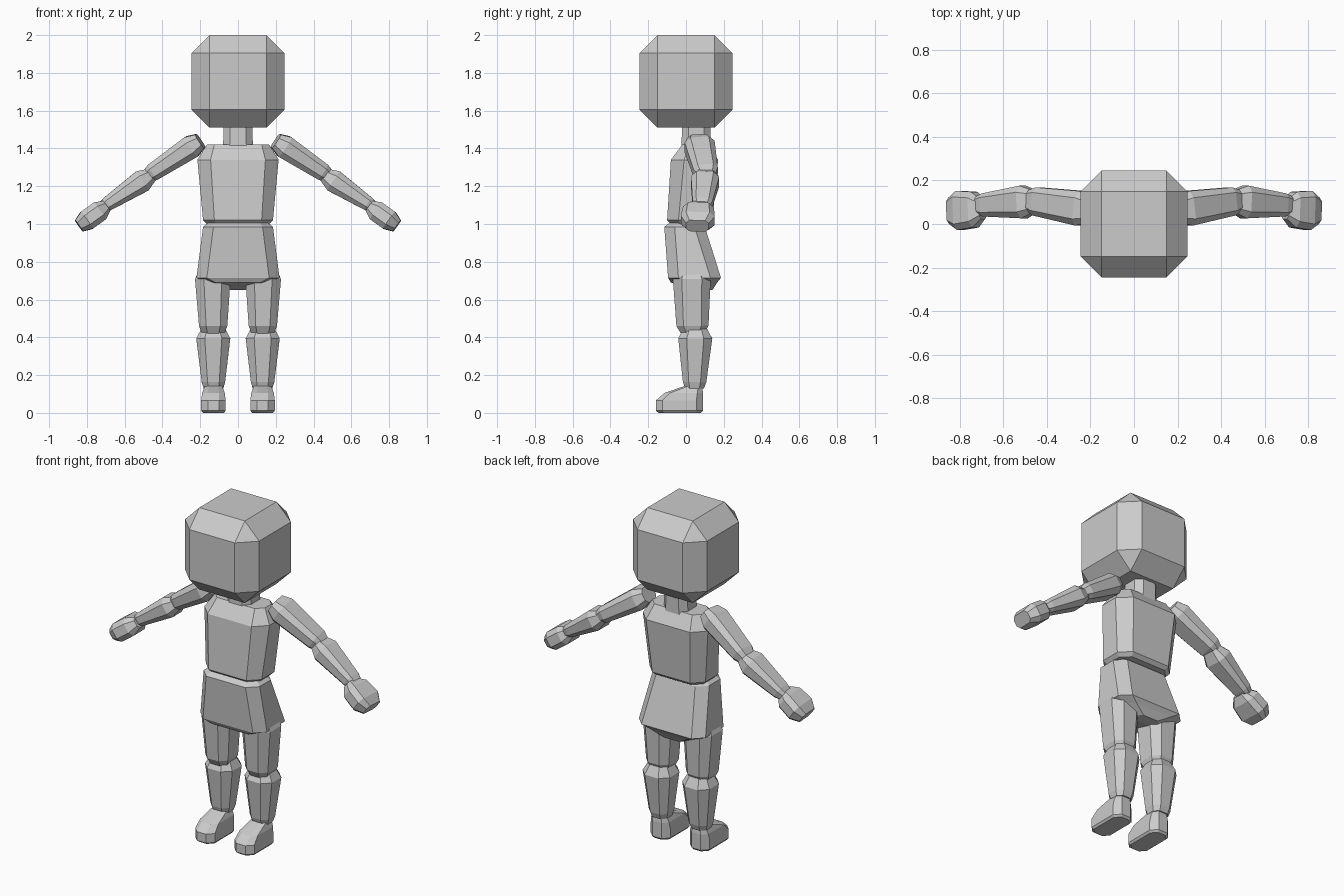
import bpy, bmesh
from mathutils import Vector

if "Cube" in bpy.data.objects:
    bpy.data.objects.remove(bpy.data.objects["Cube"])


def loft(name, rings, mirror=False):
    """Skin eight-sided rings given as (centre, u axis, v axis, half u, half v, chamfer)."""
    bm = bmesh.new()
    loops = []
    for c, u, v, a, b, k in rings:
        pts = [(a, k - b), (a, b - k), (a - k, b), (k - a, b),
               (-a, b - k), (-a, k - b), (k - a, -b), (a - k, -b)]
        loops.append([bm.verts.new(c + u * p + v * q) for p, q in pts])
    for lo, hi in zip(loops, loops[1:]):
        for i in range(8):
            j = (i + 1) % 8
            bm.faces.new((lo[i], lo[j], hi[j], hi[i]))
    bm.faces.new(loops[0])
    bm.faces.new(loops[-1])
    bmesh.ops.recalc_face_normals(bm, faces=bm.faces)
    me = bpy.data.meshes.new(name)
    bm.to_mesh(me)
    bm.free()
    ob = bpy.data.objects.new(name, me)
    bpy.context.collection.objects.link(ob)
    if mirror:
        ob.modifiers.new("mirror", 'MIRROR').use_axis[0] = True
    return ob


def stack(name, levels, cx=0.0, mirror=False):
    """Upright form from levels (z, half width, front y, back y, chamfer)."""
    X, Y = Vector((1, 0, 0)), Vector((0, 1, 0))
    return loft(name, [(Vector((cx, (y0 + y1) / 2, z)), X, Y, hx, (y1 - y0) / 2, k)
                       for z, hx, y0, y1, k in levels], mirror)


def limb(name, start, end, rings, k=0.5):
    """Mirrored limb segment; rings are (position 0-1, half thickness, half depth)."""
    p, q = Vector(start), Vector(end)
    d = (q - p).normalized()
    v = Vector((0, 1, 0))
    v = (v - d * v.dot(d)).normalized()
    u = v.cross(d)
    return loft(name, [(p.lerp(q, t), u, v, a, b, k * min(a, b)) for t, a, b in rings], True)


# head: chamfered cube
bm = bmesh.new()
bmesh.ops.create_cube(bm, size=0.49)
bmesh.ops.bevel(bm, geom=bm.edges[:], offset=0.095, segments=1, affect='EDGES')
bmesh.ops.translate(bm, verts=bm.verts, vec=(0, 0, 1.755))
mesh = bpy.data.meshes.new("head")
bm.to_mesh(mesh)
bm.free()
bpy.context.collection.objects.link(bpy.data.objects.new("head", mesh))

# neck, torso and hips
stack("neck", [(1.38, 0.08, -0.025, 0.13, 0.035), (1.54, 0.075, -0.02, 0.13, 0.035)])
stack("torso", [(1.0, 0.165, -0.08, 0.12, 0.05), (1.02, 0.185, -0.10, 0.14, 0.06),
                (1.34, 0.215, -0.08, 0.17, 0.07), (1.42, 0.165, -0.02, 0.12, 0.04)])
stack("hips", [(0.65, 0.07, 0.07, 0.14, 0.02), (0.69, 0.17, -0.08, 0.165, 0.05),
               (0.715, 0.22, -0.095, 0.185, 0.055), (0.985, 0.185, -0.115, 0.10, 0.055),
               (1.01, 0.155, -0.08, 0.07, 0.04)])

# arms
limb("upper_arm", (0.2, 0.065, 1.44), (0.487, 0.11, 1.25),
     [(0, 0.042, 0.06), (0.16, 0.062, 0.08), (0.86, 0.047, 0.065), (1, 0.032, 0.045)])
limb("forearm", (0.455, 0.105, 1.262), (0.72, 0.085, 1.087),
     [(0, 0.035, 0.05), (0.2, 0.06, 0.075), (0.88, 0.038, 0.053), (1, 0.028, 0.04)])
limb("hand", (0.695, 0.068, 1.095), (0.842, 0.06, 0.99),
     [(0, 0.032, 0.045), (0.25, 0.055, 0.082), (0.72, 0.055, 0.09), (1, 0.036, 0.06)])

# legs
limb("thigh", (0.134, 0.03, 0.75), (0.131, 0.035, 0.41),
     [(0, 0.075, 0.08), (0.12, 0.094, 0.1), (0.85, 0.075, 0.085), (1, 0.055, 0.055)])
limb("shin", (0.131, 0.05, 0.46), (0.13, 0.045, 0.13),
     [(0, 0.055, 0.055), (0.2, 0.09, 0.09), (0.9, 0.062, 0.062), (1, 0.052, 0.05)])
stack("foot", [(0, 0.055, -0.145, 0.08, 0.03), (0.012, 0.065, -0.16, 0.09, 0.035),
               (0.065, 0.065, -0.16, 0.09, 0.035), (0.105, 0.06, -0.115, 0.09, 0.03),
               (0.145, 0.045, 0.0, 0.085, 0.02)], cx=0.13, mirror=True)
